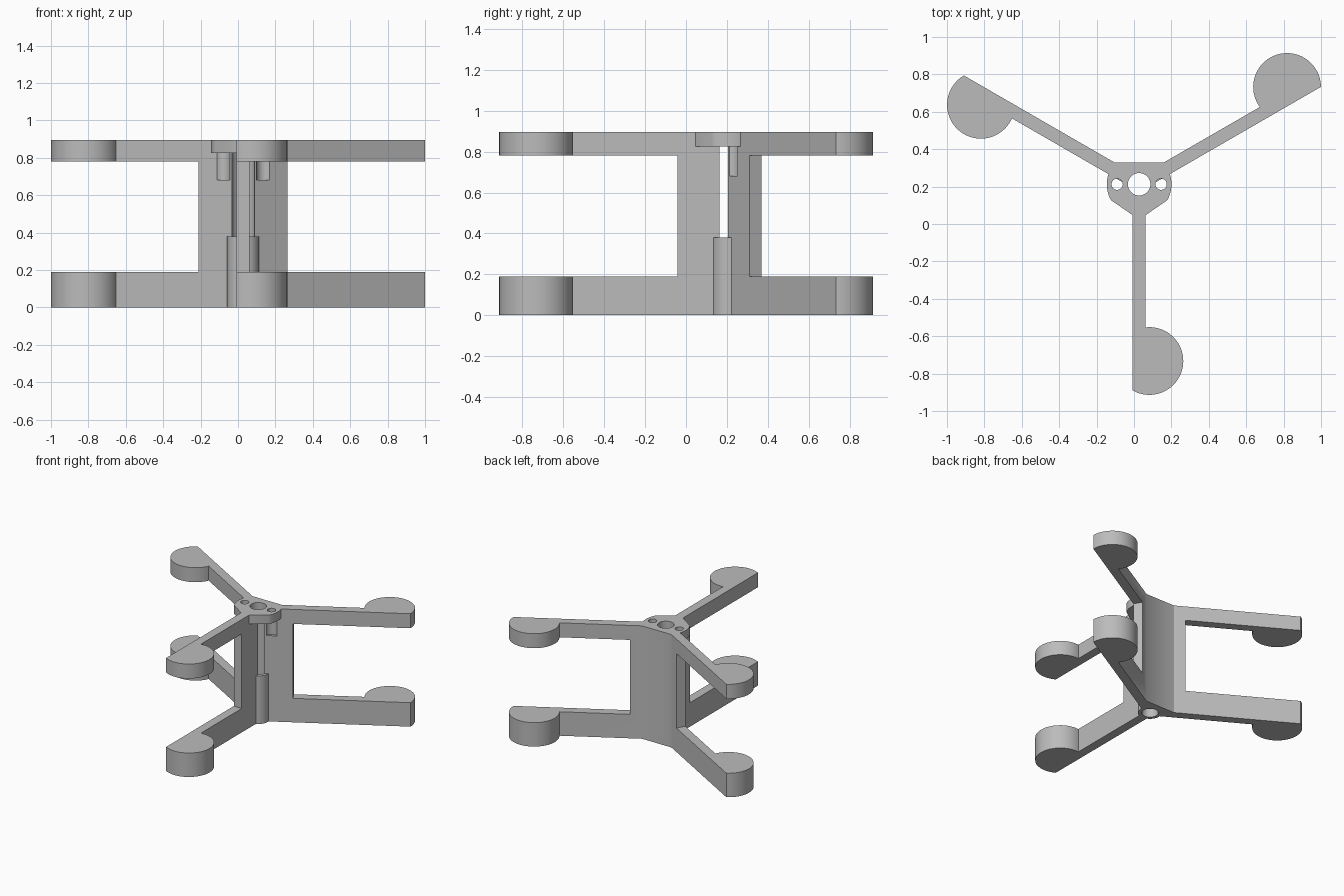
import bpy, bmesh
from math import radians, sin, cos, acos, degrees
from mathutils import Matrix, Vector

cube = bpy.data.objects.get("Cube")
if cube:
    bpy.data.objects.remove(cube, do_unlink=True)

AXIS = Vector((0.0275, 0.2125, 0))   # centre of the bore
HEIGHT = 0.895
HALF = 0.035                         # half thickness of an arm
LOBE = Vector((0.055, -0.945))
LOBE_R = 0.181

grey = bpy.data.materials.new("plain_grey")
grey.use_nodes = True
grey.diffuse_color = (0.5, 0.5, 0.5, 1)
grey.node_tree.nodes["Principled BSDF"].inputs["Base Color"].default_value = (0.5, 0.5, 0.5, 1)


def arc(cx, cy, r, a0, a1, n):
    angles = [radians(a0 + (a1 - a0) * i / n) for i in range(n + 1)]
    return [(cx + r * cos(a), cy + r * sin(a)) for a in angles]


def prism(name, outline, z0, z1, turn=0):
    """Extrude a counter-clockwise outline, turned about the bore axis."""
    bm = bmesh.new()
    face = bm.faces.new([bm.verts.new((x, y, z0)) for x, y in outline])
    top = bmesh.ops.extrude_face_region(bm, geom=[face])["geom"]
    bmesh.ops.translate(bm, vec=(0, 0, z1 - z0),
                        verts=[v for v in top if isinstance(v, bmesh.types.BMVert)])
    bmesh.ops.recalc_face_normals(bm, faces=bm.faces)
    bm.transform(Matrix.Translation(AXIS) @ Matrix.Rotation(radians(turn), 4, "Z"))
    mesh = bpy.data.meshes.new(name)
    bm.to_mesh(mesh)
    bm.free()
    mesh.materials.append(grey)
    obj = bpy.data.objects.new(name, mesh)
    bpy.context.collection.objects.link(obj)
    return obj


def cylinder(name, x, r, z0, z1):
    return prism(name, arc(x, 0, r, 0, 352.5, 47), z0, z1)


# Arm outline: straight bar ending in a round lobe cut flush on one side
start = 360 - degrees(acos((-HALF - LOBE.x) / LOBE_R))
end = 360 + degrees(acos((HALF - LOBE.x) / LOBE_R))
arm = [(HALF, 0), (-HALF, 0)] + arc(LOBE.x, LOBE.y, LOBE_R, start, end, 40)
window = [(-0.3, -1.3), (0.4, -1.3), (0.4, -0.255), (-0.3, -0.255)]

arms, cutters = [], []
for label, turn in (("front", 0), ("left", 120), ("right", -120)):
    arms.append(prism(label + "_arm", arm, 0, HEIGHT, turn))
    cutters.append(prism(label + "_window_cutter", window, 0.19, 0.78, turn))

# Solid back between the rear arms, top hub plate and lower sleeve
spine = prism("spine", [(0, 0), (0.14, 0.115), (-0.14, 0.115)], 0, HEIGHT)
side = arc(0, 0, 0.173, -29.5, 30, 12)
hub = prism("hub_plate", [(0, -0.189)] + side + [(-x, y) for x, y in reversed(side)],
            0.825, HEIGHT)
sleeve = cylinder("sleeve", 0, 0.086, 0, 0.38)

# Bore, screw holes and screw head pockets
cutters.append(cylinder("bore_cutter", 0, 0.06, -0.2, 1.1))
for s in (-1, 1):
    cutters.append(cylinder("pocket_cutter", s * 0.1175, 0.046, 0.68, 0.825))
    cutters.append(cylinder("screw_hole_cutter", s * 0.1175, 0.03, 0.75, 1.1))

# Merge everything into one solid frame
frame = arms[0]
frame.name = "stand_frame"
helpers = arms[1:] + [spine, hub, sleeve]
for group, operation in ((helpers, "UNION"), (cutters, "DIFFERENCE")):
    for obj in group:
        mod = frame.modifiers.new(obj.name, "BOOLEAN")
        mod.operation, mod.solver, mod.object = operation, "EXACT", obj
        obj.hide_render = True
bpy.context.view_layer.update()
solid = bpy.data.meshes.new_from_object(
    frame.evaluated_get(bpy.context.evaluated_depsgraph_get()))
frame.modifiers.clear()
frame.data = solid
for obj in helpers + cutters:
    bpy.data.objects.remove(obj, do_unlink=True)

bpy.ops.object.select_all(action="DESELECT")
frame.select_set(True)
bpy.context.view_layer.objects.active = frame
bpy.ops.object.shade_smooth_by_angle(angle=radians(30))
